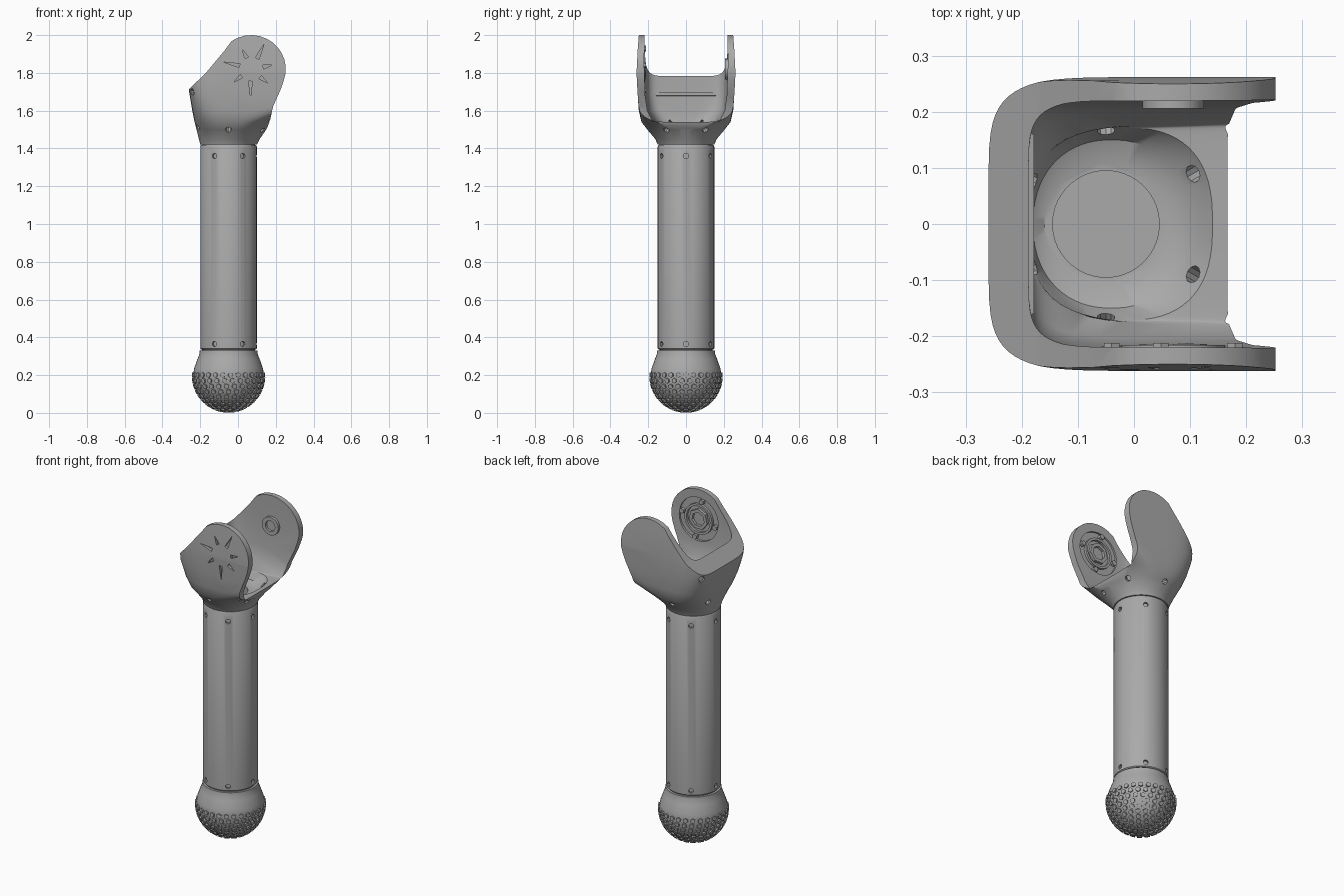
import bpy, bmesh, math
from mathutils import Matrix, Vector

cube = bpy.data.objects.get("Cube")
if cube:
    bpy.data.objects.remove(cube)

grey = bpy.data.materials.new("plain grey")
grey.use_nodes = True
GREY = (0.4, 0.4, 0.4, 1)
grey.diffuse_color = GREY
grey.node_tree.nodes["Principled BSDF"].inputs["Base Color"].default_value = GREY

AXIS = -0.05                      # x of the shaft's centre line
JOINT = Vector((0.07, 0, 1.82))   # centre of the hinge


def make(name, bm):
    bmesh.ops.recalc_face_normals(bm, faces=bm.faces)
    mesh = bpy.data.meshes.new(name)
    bm.to_mesh(mesh)
    bm.free()
    mesh.materials.append(grey)
    obj = bpy.data.objects.new(name, mesh)
    bpy.context.collection.objects.link(obj)
    return obj


def select(obj):
    bpy.ops.object.select_all(action='DESELECT')
    obj.select_set(True)
    bpy.context.view_layer.objects.active = obj


def smooth(obj, angle=30):
    select(obj)
    bpy.ops.object.shade_smooth_by_angle(angle=math.radians(angle))


def boolean(target, cutter, op='DIFFERENCE'):
    cutter.hide_render = True
    mod = target.modifiers.new("cut", 'BOOLEAN')
    mod.operation, mod.solver, mod.object = op, 'EXACT', cutter
    select(target)
    bpy.ops.object.modifier_apply(modifier=mod.name)
    bpy.data.objects.remove(cutter)


def loft(name, sections, n=48):
    """Stack of superellipse sections: z, x min, x max, half width, exponent."""
    bm = bmesh.new()
    rings = []
    for z, x0, x1, hw, p in sections:
        ring = []
        for i in range(n):
            a = math.tau * (i + 0.5) / n
            c, s = math.cos(a), math.sin(a)
            x = (x0 + x1) / 2 + (x1 - x0) / 2 * math.copysign(abs(c) ** (2 / p), c)
            ring.append(bm.verts.new((x, hw * math.copysign(abs(s) ** (2 / p), s), z)))
        rings.append(ring)
    for lo, hi in zip(rings, rings[1:]):
        for i in range(n):
            j = (i + 1) % n
            bm.faces.new((lo[i], lo[j], hi[j], hi[i]))
    bm.faces.new(rings[0])
    bm.faces.new(rings[-1])
    return make(name, bm)


def turned(name, profile, n=48):
    """Round part about the shaft axis from (radius, z) pairs."""
    return loft(name, [(z, AXIS - r, AXIS + r, r, 2) for r, z in profile], n)


def prism(bm, points, y0, y1):
    """Extrude an (x, z) outline along y."""
    a = [bm.verts.new((x, y0, z)) for x, z in points]
    b = [bm.verts.new((x, y1, z)) for x, z in points]
    bm.faces.new(a)
    bm.faces.new(b)
    for i in range(len(a)):
        j = (i + 1) % len(a)
        bm.faces.new((a[i], a[j], b[j], b[i]))


def rod(bm, centre, direction, r, depth, n=10):
    rot = Vector(direction).to_track_quat('Z', 'Y').to_matrix().to_4x4()
    bmesh.ops.create_cone(bm, cap_ends=True, segments=n, radius1=r, radius2=r,
                          depth=depth, matrix=Matrix.Translation(centre) @ rot)


def radial(a, r, z):
    return Vector((AXIS + r * math.cos(a), r * math.sin(a), z))


# Hollow shaft with two rings of screw holes
shaft = turned("shaft", [(0.145, 0.335), (0.15, 0.34), (0.15, 1.41), (0.146, 1.417)])
boolean(shaft, turned("bore_cutter", [(0.125, 0.37), (0.125, 1.5)]))
bm = bmesh.new()
for z in (0.365, 1.36):
    for k in range(6):
        a = k * math.tau / 6
        rod(bm, radial(a, 0.15, z), radial(a, 1, 0) - radial(a, 0, 0), 0.014, 0.03)
boolean(shaft, make("screw_cutter", bm))
smooth(shaft)

# Seam collars
for name, z in (("lower_collar", 0.332), ("upper_collar", 1.415)):
    collar = turned(name, [(0.14, z - 0.01), (0.14, z + 0.01)])
    if z > 1:
        boolean(collar, turned("collar_cutter", [(0.1, z - 0.05), (0.1, z + 0.05)]))
    smooth(collar)

# Ball foot
R, CZ = 0.187, 0.195
profile = [(R * math.sin(t), CZ - R * math.cos(t))
           for t in [0.03 + 0.11 * i for i in range(17)]]
profile += [(0.165, 0.285), (0.155, 0.31), (0.153, 0.329)]
smooth(turned("ball_foot", profile))

# Grip studs in staggered rows
bm = bmesh.new()
for row in range(11):
    t = 0.16 * row
    count = max(1, round(math.tau * math.sin(t) * R / 0.041))
    for k in range(count):
        a = math.tau * (k + 0.5 * (row % 2)) / count
        d = Vector((math.sin(t) * math.cos(a), math.sin(t) * math.sin(a), -math.cos(t)))
        rod(bm, Vector((AXIS, 0, CZ)) + d * (R + 0.001), d, 0.014, 0.012, 6)
make("grip_studs", bm)

# Hinge fork: outer body, hollowed, trimmed to its side outline
fork = loft("hinge_fork", [
    (1.42, -0.20, 0.10, 0.15, 2), (1.45, -0.207, 0.115, 0.163, 2),
    (1.50, -0.22, 0.15, 0.205, 2.3), (1.54, -0.23, 0.19, 0.236, 2.8),
    (1.60, -0.242, 0.32, 0.25, 4), (1.70, -0.259, 0.5, 0.257, 6),
    (1.80, -0.262, 0.5, 0.262, 6), (1.92, -0.262, 0.5, 0.256, 6),
    (2.05, -0.262, 0.5, 0.246, 6)], 64)
boolean(fork, loft("cavity_cutter", [
    (1.48, -0.16, 0.06, 0.11, 2), (1.495, -0.18, 0.10, 0.15, 2.2),
    (1.54, -0.185, 0.14, 0.172, 2.6), (1.55, -0.186, 0.6, 0.18, 4),
    (1.60, -0.187, 0.6, 0.205, 6), (1.68, -0.188, 0.6, 0.216, 8),
    (1.85, -0.188, 0.6, 0.222, 8), (2.10, -0.188, 0.6, 0.218, 8)], 64))
boolean(fork, turned("wire_hole_cutter", [(0.095, 1.3), (0.095, 1.6)]))

outline = [(-0.2, 1.40), (-0.2, 1.42), (-0.22, 1.5), (-0.245, 1.6), (-0.263, 1.71),
           (-0.17, 1.8), (-0.07, 1.92)]
outline += [(JOINT.x + 0.183 * math.cos(a), JOINT.z + 0.18 * math.sin(a))
            for a in [math.radians(125 - 12 * i) for i in range(13)]]
outline += [(0.225, 1.71), (0.185, 1.62), (0.17, 1.55), (0.155, 1.51), (0.1, 1.42), (0.1, 1.40)]
bm = bmesh.new()
prism(bm, outline, -0.4, 0.4)
boolean(fork, make("outline_cutter", bm), 'INTERSECT')

# Slanted screw holes round the fork's neck, and one pair at the back corners
bm = bmesh.new()
for k in range(6):
    a = math.radians(30 + 60 * k)
    rod(bm, radial(a, 0.185, 1.515), (math.cos(a), math.sin(a), -0.8), 0.016, 0.09)
for s in (-1, 1):
    rod(bm, (-0.245, s * 0.2, 1.70), (-1, s * 0.6, 0), 0.018, 0.04)
boolean(fork, make("neck_screw_cutter", bm))

# Round motor seat inside the front cheek
bm = bmesh.new()
rod(bm, JOINT + Vector((0, -0.218, 0)), (0, 1, 0), 0.13, 0.026, 32)
boolean(fork, make("seat_cutter", bm))

# Star of thin slots on the outside of the front cheek
bm = bmesh.new()
for k in range(7):
    a = math.tau * k / 7 + 0.2
    tip = 0.15 if k % 2 else 0.115
    pts = [(JOINT.x + r * math.cos(a + d), JOINT.z + r * math.sin(a + d))
           for r, d in ((0.065, -0.2), (tip, 0), (0.065, 0.12))]
    prism(bm, pts, -0.3, -0.243)
boolean(fork, make("star_cutter", bm))
smooth(fork, 35)


def ring(name, y, depth, outer, inner, n):
    bm = bmesh.new()
    rod(bm, JOINT + Vector((0, y, 0)), (0, 1, 0), outer, depth, n)
    obj = make(name, bm)
    bm = bmesh.new()
    rod(bm, JOINT + Vector((0, y, 0)), (0, 1, 0), inner, depth * 2, n)
    boolean(obj, make("ring_cutter", bm))
    smooth(obj)


# Hinge bosses on the inner faces
ring("front_seat_ring", -0.226, 0.02, 0.092, 0.078, 28)
ring("front_hub_ring", -0.226, 0.024, 0.062, 0.042, 7)
ring("back_pivot_ring", 0.217, 0.022, 0.055, 0.032, 20)

# Seat screws
bm = bmesh.new()
for k in range(4):
    a = math.tau * k / 4 + 0.2
    rod(bm, JOINT + Vector((0.112 * math.cos(a), -0.224, 0.112 * math.sin(a))),
        (0, 1, 0), 0.016, 0.024, 6)
make("seat_screws", bm)

# Stiffening rib on the back wall
bm = bmesh.new()
prism(bm, [(-0.2, 1.675), (-0.178, 1.68), (-0.178, 1.695), (-0.2, 1.70)], -0.16, 0.16)
make("back_rib", bm)
